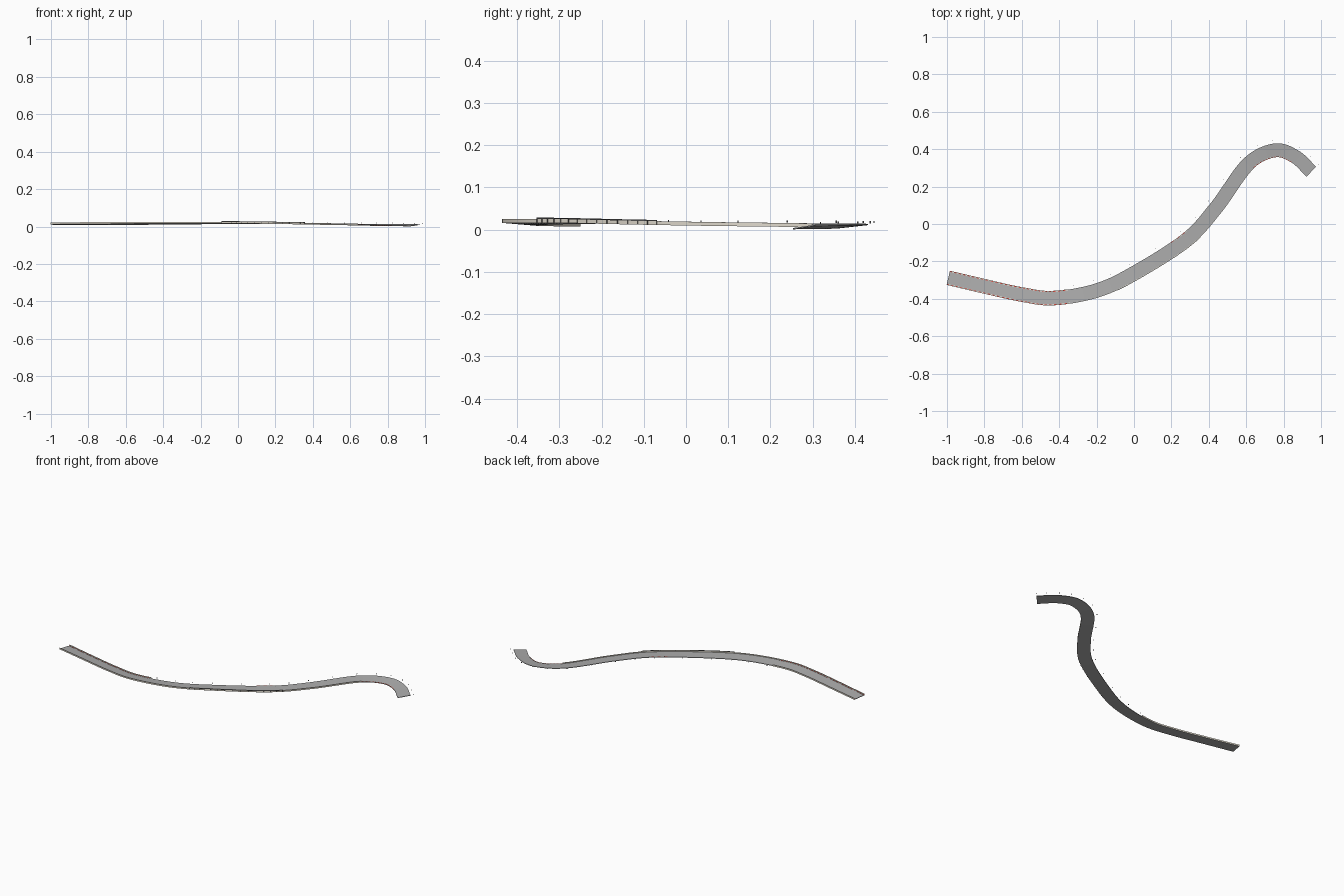
import bpy, bmesh, math
from mathutils import Vector

if "Cube" in bpy.data.objects:
    bpy.data.objects.remove(bpy.data.objects["Cube"])

# Road centreline: x, y, z, bank (height of left edge minus centre)
PTS = [(-.993, -.288, .013, -.002), (-.8, -.333, .014, -.003), (-.6, -.377, .015, -.003),
       (-.43, -.396, .016, -.003), (-.2, -.355, .017, -.002), (0, -.262, .018, -.001),
       (.28, -.083, .016, .001), (.44, .09, .014, .002), (.607, .318, .012, .003),
       (.75, .393, .010, .004), (.86, .361, .009, .004), (.948, .28, .008, .004)]
HALF = .037
STEPS = 16


def spline():
    p = [Vector(q) for q in PTS]
    p = [2 * p[0] - p[1]] + p + [2 * p[-1] - p[-2]]
    out = []
    for i in range(1, len(p) - 2):
        a, b, c, d = p[i - 1:i + 3]
        for k in range(STEPS):
            t = k / STEPS
            out.append(.5 * (2 * b + (c - a) * t + (2 * a - 5 * b + 4 * c - d) * t * t
                             + (3 * b - a - 3 * c + d) * t ** 3))
    return out + [p[-2]]


PATH = spline()
N = len(PATH)


def place(i, side, up):
    """Point at sideways offset (left positive) and height on the banked road."""
    a, b = PATH[max(i - 1, 0)], PATH[min(i + 1, N - 1)]
    t = Vector((b.x - a.x, b.y - a.y)).normalized()
    c = PATH[i]
    return Vector((c.x - t.y * side, c.y + t.x * side, c.z + c.w * side / HALF + up))


def index_at(x):
    return min(range(N), key=lambda i: abs(PATH[i].x - x))


def material(name, col):
    m = bpy.data.materials.new(name)
    m.diffuse_color = (*col, 1)
    m.use_nodes = True
    m.node_tree.nodes["Principled BSDF"].inputs["Base Color"].default_value = m.diffuse_color
    return m


RED = material("red", (.7, .08, .06))
WHITE = material("off_white", (.85, .8, .7))
ASPHALT = material("asphalt", (.42, .42, .42))
DARK = material("dark_metal", (.1, .1, .1))


def finish(bm, name, mats):
    bmesh.ops.recalc_face_normals(bm, faces=bm.faces)
    me = bpy.data.meshes.new(name)
    bm.to_mesh(me)
    bm.free()
    for m in mats:
        me.materials.append(m)
    ob = bpy.data.objects.new(name, me)
    bpy.context.collection.objects.link(ob)


def sweep(name, x0, x1, profile, mats):
    """Sweep a closed (side, up) profile along part of the road."""
    bm = bmesh.new()
    rings = [[bm.verts.new(place(i, s, u)) for s, u in profile]
             for i in range(index_at(x0), index_at(x1) + 1)]
    n = len(profile)
    for k, (r, q) in enumerate(zip(rings, rings[1:])):
        for j in range(n):
            f = bm.faces.new((r[j], r[(j + 1) % n], q[(j + 1) % n], q[j]))
            f.material_index = k % len(mats)
    bm.faces.new(rings[0])
    bm.faces.new(rings[-1])
    finish(bm, name, mats)


def box(s0, s1, u0, u1):
    return [(s0, u0), (s1, u0), (s1, u1), (s0, u1)]


def posts(name, x0, x1, step, side, u0, u1, r):
    bm = bmesh.new()
    for i in range(index_at(x0), index_at(x1) + 1, step):
        lo, hi = place(i, side, u0), place(i, side, u1)
        v = bmesh.ops.create_cube(bm, size=1)["verts"]
        bmesh.ops.scale(bm, vec=(r, r, hi.z - lo.z), verts=v)
        bmesh.ops.translate(bm, vec=(lo + hi) / 2, verts=v)
    finish(bm, name, [DARK])


# Road deck
sweep("road_deck", -1, 1, box(-HALF, HALF, -.003, 0), [ASPHALT])

# Low walls at the edges
sweep("right_edge_wall", -1, .62, box(-HALF - .002, -HALF, -.003, .006), [WHITE])
sweep("left_edge_wall", -1, -.35, box(HALF, HALF + .002, -.003, .006), [WHITE])

# Striped kerbs
for nm, a, b, s in (("left_kerb", -1, -.35, 1), ("right_kerb", -1, -.35, -1),
                    ("bend_kerb", .62, .86, -1), ("short_kerb", .22, .3, 1)):
    sweep(nm, a, b, box(s * (HALF - .004), s * HALF, 0, .0012), [RED, WHITE])

# Guard rail with posts along the middle stretch
sweep("guard_rail", -.1, .33, box(-HALF - .004, -HALF - .002, .006, .009), [DARK])
posts("guard_rail_posts", -.1, .33, 2, -HALF - .003, -.002, .009, .002)

# Roadside marker posts on the left
posts("marker_posts", -.31, .97, 8, HALF + .016, 0, .005, .003)
